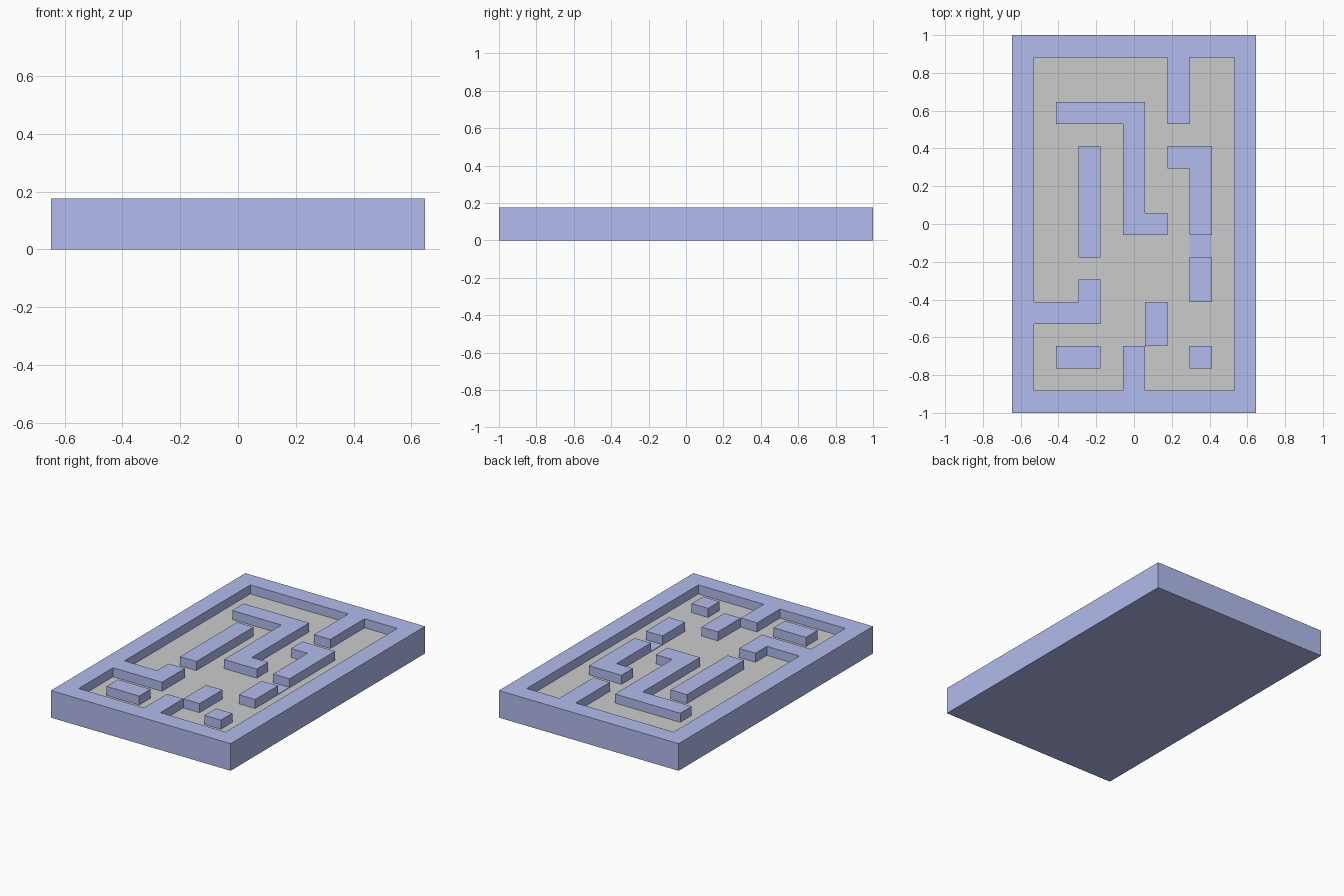
import bpy, bmesh, math

if "Cube" in bpy.data.objects:
    bpy.data.objects.remove(bpy.data.objects["Cube"])

COLS, ROWS = 11, 17
C = 2 / ROWS                 # grid cell size
FLOOR, TOP = C, 1.5 * C      # floor level and wall top
SHEET = 0.002                # thickness of the grey floor covering

blue = bpy.data.materials.new("blue")
blue.diffuse_color = (0.45, 0.5, 0.85, 1)
blue.use_nodes = True
blue.node_tree.nodes["Principled BSDF"].inputs["Base Color"].default_value = blue.diffuse_color


def rect(c0, c1, r0, r1):
    """Cells of an inclusive column/row range."""
    return {(c, r) for c in range(c0, c1 + 1) for r in range(r0, r1 + 1)}


def build(name, heights, z0, mat=None):
    """Closed solid from a map of cell -> top height, standing on z0."""
    bm = bmesh.new()

    def quad(pts):
        bm.faces.new([bm.verts.new(((x - COLS / 2) * C, (y - ROWS / 2) * C, z))
                      for x, y, z in pts])

    for (c, r), h in heights.items():
        corners = [(c, r), (c + 1, r), (c + 1, r + 1), (c, r + 1)]
        quad([(x, y, h) for x, y in corners])
        quad([(x, y, z0) for x, y in reversed(corners)])
        for i, (dc, dr) in enumerate([(0, -1), (1, 0), (0, 1), (-1, 0)]):
            low = heights.get((c + dc, r + dr), z0)
            if h > low:
                a, b = corners[i], corners[(i + 1) % 4]
                quad([(*a, low), (*b, low), (*b, h), (*a, h)])
    bmesh.ops.remove_doubles(bm, verts=bm.verts, dist=1e-5)
    bmesh.ops.dissolve_limit(bm, angle_limit=math.radians(1),
                             verts=bm.verts, edges=bm.edges)
    bmesh.ops.recalc_face_normals(bm, faces=bm.faces)
    me = bpy.data.meshes.new(name)
    bm.to_mesh(me)
    bm.free()
    ob = bpy.data.objects.new(name, me)
    bpy.context.collection.objects.link(ob)
    if mat:
        me.materials.append(mat)
    return ob


# Tray: base, outer rim and the walls attached to the rim
everything = rect(0, COLS - 1, 0, ROWS - 1)
rim = everything - rect(1, COLS - 2, 1, ROWS - 2)
rim |= rect(7, 7, 13, 15) | rect(5, 5, 1, 2) | rect(1, 3, 4, 4) | rect(3, 3, 5, 5)
build("tray", {k: TOP if k in rim else FLOOR - SHEET for k in everything}, 0, blue)

# Grey floor covering
build("floor", {k: FLOOR for k in everything - rim}, FLOOR - SHEET)

# Free-standing walls
walls = {
    "long_bent_wall": rect(2, 5, 13, 13) | rect(5, 5, 8, 13) | rect(6, 6, 8, 8),
    "straight_wall": rect(3, 3, 7, 11),
    "hooked_wall": rect(7, 8, 11, 11) | rect(8, 8, 8, 11),
    "right_block": rect(8, 8, 5, 6),
    "middle_block": rect(6, 6, 3, 4),
    "left_block": rect(2, 3, 2, 2),
    "small_block": rect(8, 8, 2, 2),
}
for name, cells in walls.items():
    build(name, {k: TOP for k in cells}, FLOOR, blue)

# Flat blue tile in the gap of the right-hand wall
build("gap_tile", {(8, 7): FLOOR + 0.003}, FLOOR, blue)
